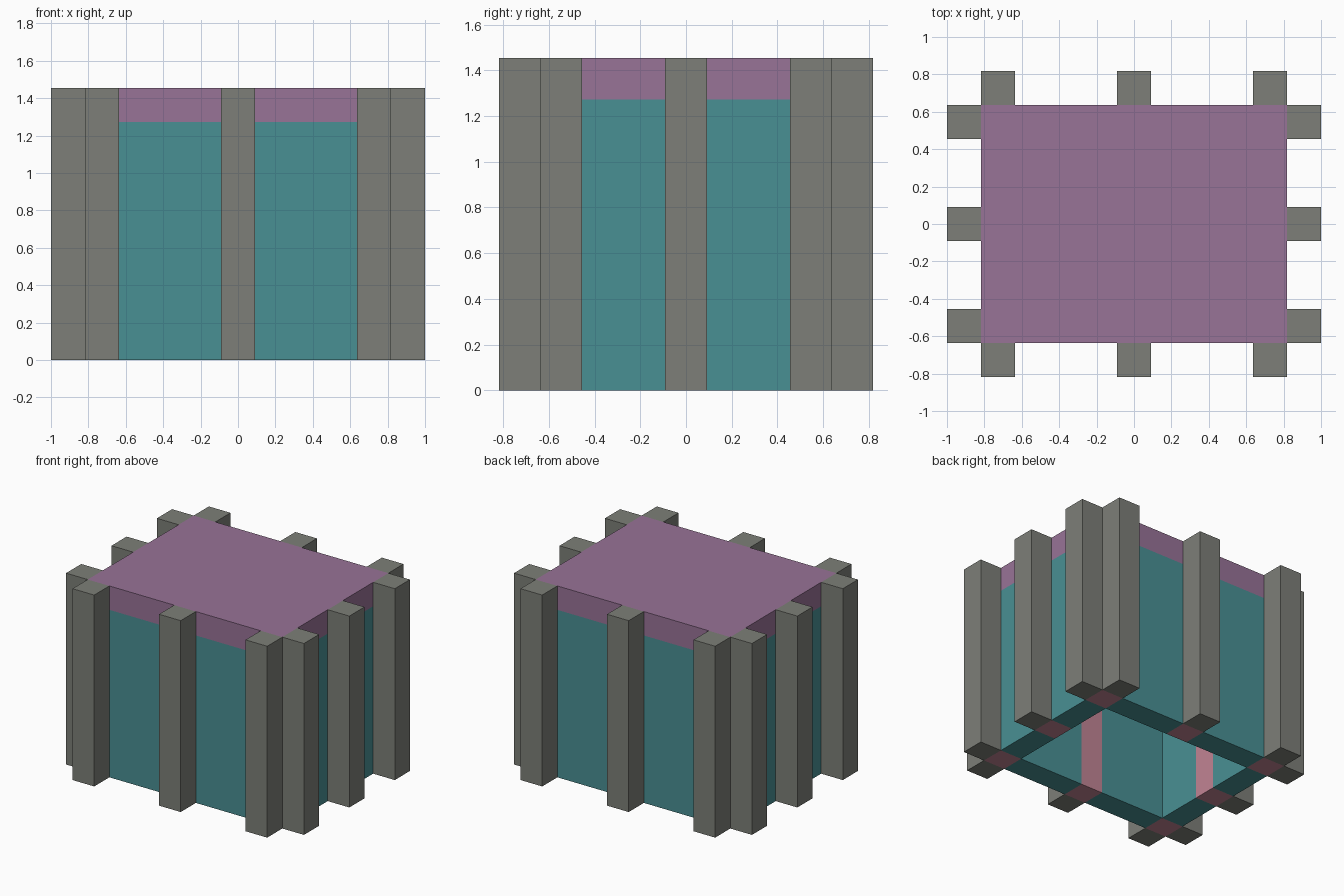
import bpy
import bmesh
from mathutils import Matrix, Vector

cube = bpy.data.objects.get("Cube")
if cube:
    bpy.data.objects.remove(cube, do_unlink=True)

U = 2 / 11            # one block: the hut is 11 x 9 x 8 blocks
WALL_H, FULL_H = 7, 8


def material(name, srgb):
    rgb = [((c / 255 + 0.055) / 1.055) ** 2.4 for c in srgb]
    mat = bpy.data.materials.new(name)
    mat.use_nodes = True
    mat.diffuse_color = (*rgb, 1)
    bsdf = mat.node_tree.nodes["Principled BSDF"]
    bsdf.inputs["Base Color"].default_value = (*rgb, 1)
    return mat


stone = material("stone grey", (125, 127, 120))
teal = material("teal planks", (73, 144, 148))
purple = material("purple roof", (152, 115, 151))
pink = material("pink posts", (193, 132, 148))


def block(name, mat, x, y, z0, z1, sx=1, sy=1):
    """Box centred on x, y and spanning z0 to z1, all in blocks."""
    bm = bmesh.new()
    size = Matrix.Diagonal((sx * U, sy * U, (z1 - z0) * U, 1))
    place = Matrix.Translation(Vector((x, y, (z0 + z1) / 2)) * U)
    bmesh.ops.create_cube(bm, size=1, matrix=place @ size)
    mesh = bpy.data.meshes.new(name)
    bm.to_mesh(mesh)
    bm.free()
    mesh.materials.append(mat)
    obj = bpy.data.objects.new(name, mesh)
    bpy.context.collection.objects.link(obj)


# Flat roof slab
block("roof", purple, 0, 0, WALL_H, FULL_H, 9, 7)

# Posts set in the walls at corners and midpoints
for x in (-4, 0, 4):
    for y in (-3, 0, 3):
        if x or y:
            block("wall_post", pink, x, y, 0, WALL_H)

# Wall panels between the posts; the floor is open
for side in (-1, 1):
    for half in (-1, 1):
        block("long_wall_panel", teal, 2 * half, 3 * side, 0, WALL_H, sx=3)
        block("short_wall_panel", teal, 4 * side, 1.5 * half, 0, WALL_H, sy=2)

# Full-height outer pillars
for side in (-1, 1):
    for step in (-1, 0, 1):
        block("long_side_pillar", stone, 4 * step, 4 * side, 0, FULL_H)
        block("short_side_pillar", stone, 5 * side, 3 * step, 0, FULL_H)
